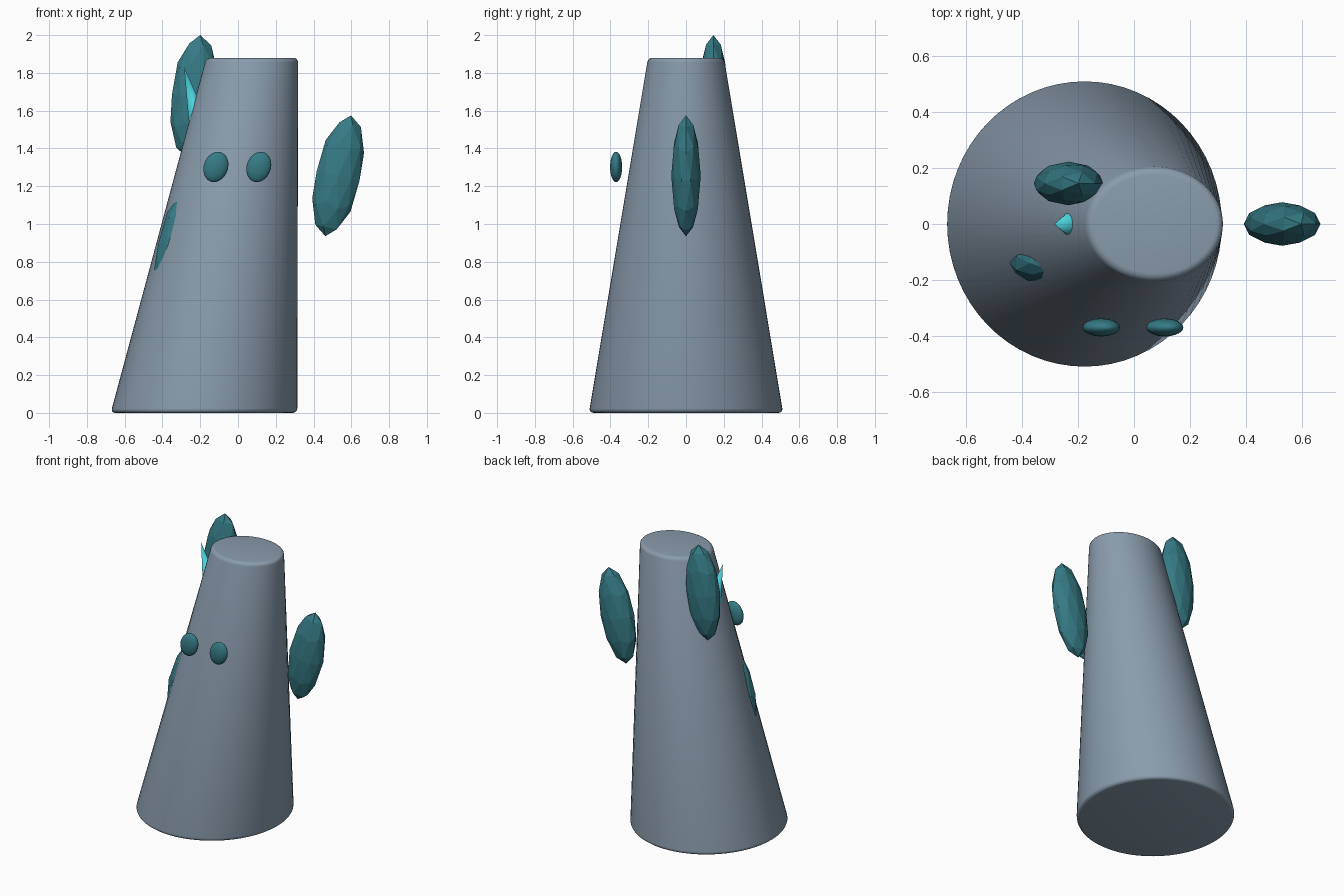
import bpy, bmesh, math
from mathutils import Vector

if "Cube" in bpy.data.objects:
    bpy.data.objects.remove(bpy.data.objects["Cube"])


def material(name, rgb):
    m = bpy.data.materials.new(name)
    m.diffuse_color = (*rgb, 1)
    m.use_nodes = True
    m.node_tree.nodes["Principled BSDF"].inputs["Base Color"].default_value = m.diffuse_color
    return m


slate = material("slate", (0.253, 0.33, 0.413))
teal = material("teal", (0.036, 0.195, 0.235))
cyan = material("cyan", (0.073, 0.638, 0.71))


def finish(name, mat, smooth=True):
    ob = bpy.context.object
    ob.name = name
    ob.data.materials.append(mat)
    if smooth:
        bpy.ops.object.shade_smooth_by_angle(angle=math.radians(40))
    return ob


# Leaning tapered body: elliptical rings joined, rims rounded
def body():
    n = 64
    bm = bmesh.new()
    rings = []
    for cx, rx, ry, z in [(-0.18, 0.494, 0.514, 0.0), (0.075, 0.243, 0.201, 1.88)]:
        rings.append([bm.verts.new((cx + rx * math.cos(2 * math.pi * i / n),
                                    ry * math.sin(2 * math.pi * i / n), z))
                      for i in range(n)])
    low, high = rings
    bm.faces.new(low[::-1])
    bm.faces.new(high)
    for i in range(n):
        j = (i + 1) % n
        bm.faces.new((low[i], low[j], high[j], high[i]))
    bm.normal_update()
    me = bpy.data.meshes.new("body")
    bm.to_mesh(me)
    bm.free()
    ob = bpy.data.objects.new("body", me)
    bpy.context.collection.objects.link(ob)
    bpy.context.view_layer.objects.active = ob
    ob.select_set(True)
    bev = ob.modifiers.new("rounded_rims", 'BEVEL')
    bev.width = 0.024
    bev.segments = 4
    bev.limit_method = 'ANGLE'
    bev.angle_limit = math.radians(40)
    bev.use_clamp_overlap = False
    bpy.ops.object.modifier_apply(modifier=bev.name)
    finish("body", slate)


body()


# Faceted crystals, all the same size
def crystal(name, loc, tilt):
    bpy.ops.mesh.primitive_ico_sphere_add(subdivisions=2, radius=1, location=loc,
                                          rotation=(0, math.radians(tilt), 0))
    ob = finish(name, teal, smooth=False)
    ob.scale = (0.122, 0.078, 0.327)


crystal("right_crystal", (0.53, 0, 1.255), 12)
crystal("back_crystal", (-0.234, 0.145, 1.675), 6)
crystal("left_crystal", (-0.308, -0.14, 0.875), 12)

# Oval eyes in front of the body
for side, x in (("left", -0.117), ("right", 0.11)):
    bpy.ops.mesh.primitive_uv_sphere_add(segments=32, ring_count=16, radius=1,
                                         location=(x, -0.37, 1.302),
                                         rotation=(0, math.radians(20), 0))
    finish(side + "_eye", teal).scale = (0.064, 0.032, 0.082)

# Small spike on the upper left side
tip, base = Vector((-0.285, 0, 1.83)), Vector((-0.215, 0, 1.56))
axis = tip - base
bpy.ops.mesh.primitive_cone_add(vertices=32, radius1=0.048, radius2=0,
                                depth=axis.length, location=(tip + base) / 2,
                                rotation=(0, math.atan2(axis.x, axis.z), 0))
finish("spike", cyan)
